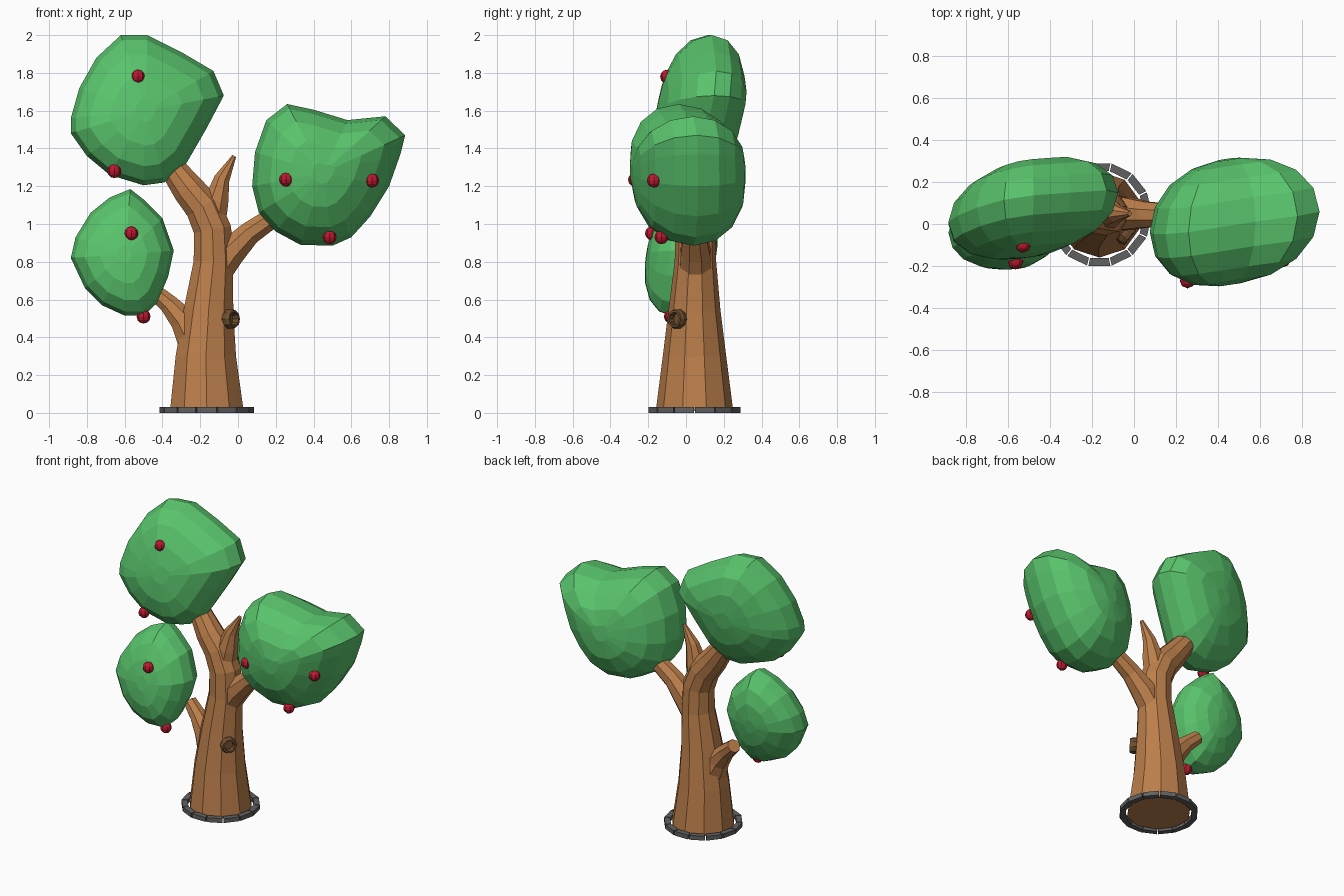
import bpy, bmesh, math
from mathutils import Vector, Matrix

if "Cube" in bpy.data.objects:
    bpy.data.objects.remove(bpy.data.objects["Cube"])


def material(name, col):
    m = bpy.data.materials.new(name)
    m.diffuse_color = (*col, 1)
    m.use_nodes = True
    m.node_tree.nodes["Principled BSDF"].inputs["Base Color"].default_value = m.diffuse_color
    return m


GREEN = material("leaf", (0.10, 0.55, 0.15))
BARK = material("bark", (0.50, 0.21, 0.07))
DARK = material("dark_bark", (0.16, 0.08, 0.03))
RED = material("fruit", (0.50, 0.01, 0.03))
STONE = material("stone", (0.12, 0.12, 0.12))


def finish(name, bm, mat):
    bmesh.ops.recalc_face_normals(bm, faces=bm.faces)
    me = bpy.data.meshes.new(name)
    bm.to_mesh(me)
    bm.free()
    me.materials.append(mat)
    ob = bpy.data.objects.new(name, me)
    bpy.context.collection.objects.link(ob)
    return ob


def skin(bm, rings):
    """Bridge closed rings of points and cap both ends."""
    vs = [[bm.verts.new(p) for p in r] for r in rings]
    n = len(vs[0])
    for a, b in zip(vs, vs[1:]):
        for i in range(n):
            bm.faces.new((a[i], a[(i + 1) % n], b[(i + 1) % n], b[i]))
    bm.faces.new(vs[0])
    bm.faces.new(vs[-1])


def limb(name, path, sides=10):
    """Tapered tube along (x, y, z, radius) points."""
    pts = [Vector(p[:3]) for p in path]
    rings = []
    for i, p in enumerate(pts):
        d = (pts[min(i + 1, len(pts) - 1)] - pts[max(i - 1, 0)]).normalized()
        if i == 0 and name == "trunk":
            d = Vector((0, 0, 1))
        u = Vector((0, 1, 0)).cross(d).normalized()
        v = d.cross(u)
        rings.append([p + path[i][3] * (u * math.cos(t) + v * math.sin(t))
                      for t in (math.tau * (k + 0.5) / sides for k in range(sides))])
    bm = bmesh.new()
    skin(bm, rings)
    return finish(name, bm, BARK)


def foliage(name, outline, cx, cz, yc, depth, tilt_x, tilt_z):
    """Rounded clump: front outline shrunk towards its front and back."""
    rings = []
    for deg in (-84, -66, -45, -23, 0, 23, 45, 66, 84):
        t = math.radians(deg)
        s = math.cos(t) ** 0.85
        ring = []
        for x, z in outline:
            dx, dz = (x - cx) * s, (z - cz) * s
            ring.append((cx + dx, yc + depth * math.sin(t) + tilt_x * dx + tilt_z * dz, cz + dz))
        rings.append(ring)
    bm = bmesh.new()
    skin(bm, rings)
    return finish(name, bm, GREEN)


# Trunk and branches
limb("trunk", [(-.165, .045, .01, .205), (-.17, .045, .3, .168), (-.155, .045, .55, .137),
               (-.13, .05, .8, .11), (-.135, .05, .97, .105), (-.185, .055, 1.09, .1),
               (-.26, .06, 1.18, .09), (-.35, .08, 1.3, .07)])
limb("top_stub", [(-.14, .05, 1.0, .08), (-.115, .05, 1.12, .07),
                  (-.085, .05, 1.24, .045), (-.02, .05, 1.36, .012)], 8)
limb("right_branch", [(-.12, .05, .74, .09), (-.04, .05, .85, .085),
                      (.06, .045, .95, .066), (.22, .04, 1.06, .055)], 8)
limb("left_branch", [(-.22, .045, .38, .11), (-.29, .055, .49, .075),
                     (-.36, .075, .57, .056), (-.44, .1, .64, .045)], 8)

# Leaf clumps
foliage("top_foliage",
        [(-.62, 2), (-.48, 2), (-.3, 1.91), (-.13, 1.81), (-.075, 1.68), (-.17, 1.5), (-.28, 1.31),
         (-.39, 1.22), (-.5, 1.205), (-.68, 1.26), (-.8, 1.36), (-.885, 1.48), (-.885, 1.56),
         (-.84, 1.72), (-.75, 1.88)], -.49, 1.6, .075, .225, .15, .15)
foliage("right_foliage",
        [(.26, 1.635), (.4, 1.605), (.58, 1.55), (.78, 1.57), (.885, 1.47), (.86, 1.37), (.8, 1.2),
         (.7, 1.04), (.6, .93), (.5, .885), (.33, .89), (.2, .96), (.11, 1.06), (.075, 1.2),
         (.09, 1.38), (.15, 1.55)], .45, 1.27, .01, .3, .14, -.06)
foliage("left_foliage",
        [(-.57, 1.185), (-.5, 1.13), (-.4, 1.03), (-.34, .86), (-.37, .72), (-.43, .58), (-.5, .515),
         (-.6, .515), (-.72, .57), (-.81, .66), (-.885, .82), (-.86, .93), (-.78, 1.06),
         (-.68, 1.14)], -.6, .84, -.025, .185, .05, .15)

# Fruit
for i, p in enumerate([(-.53, -.1, 1.78), (-.655, -.1, 1.28), (-.565, -.18, .95), (-.5, -.08, .51),
                       (.255, -.27, 1.235), (.71, -.17, 1.23), (.485, -.13, .93)]):
    bm = bmesh.new()
    bmesh.ops.create_uvsphere(bm, u_segments=8, v_segments=6, radius=.037,
                              matrix=Matrix.Translation(p))
    finish(f"fruit_{i + 1}", bm, RED)

# Hollow knot on the trunk
out = Vector((.78, -.62, .05)).normalized()
side = Vector((0, 0, 1)).cross(out).normalized()
up = out.cross(side)
base = Vector((-.155, .045, .49))
bm = bmesh.new()
skin(bm, [[base + out * d + r * (side * math.cos(t) + up * math.sin(t))
           for t in (math.tau * k / 10 for k in range(10))]
          for d, r in ((.1, .05), (.155, .053), (.175, .046), (.175, .034), (.14, .03))])
finish("trunk_knot", bm, DARK)

# Ring of edging stones
bm = bmesh.new()
N = 14
for k in range(N):
    a, b = (math.tau * (k + e) / N for e in (.03, .97))
    skin(bm, [[(-.165 + r * math.cos(t), .045 + r * math.sin(t), z)
               for r, z in ((.212, 0), (.25, 0), (.25, .03), (.212, .03))] for t in (a, b)])
finish("stone_ring", bm, STONE)
